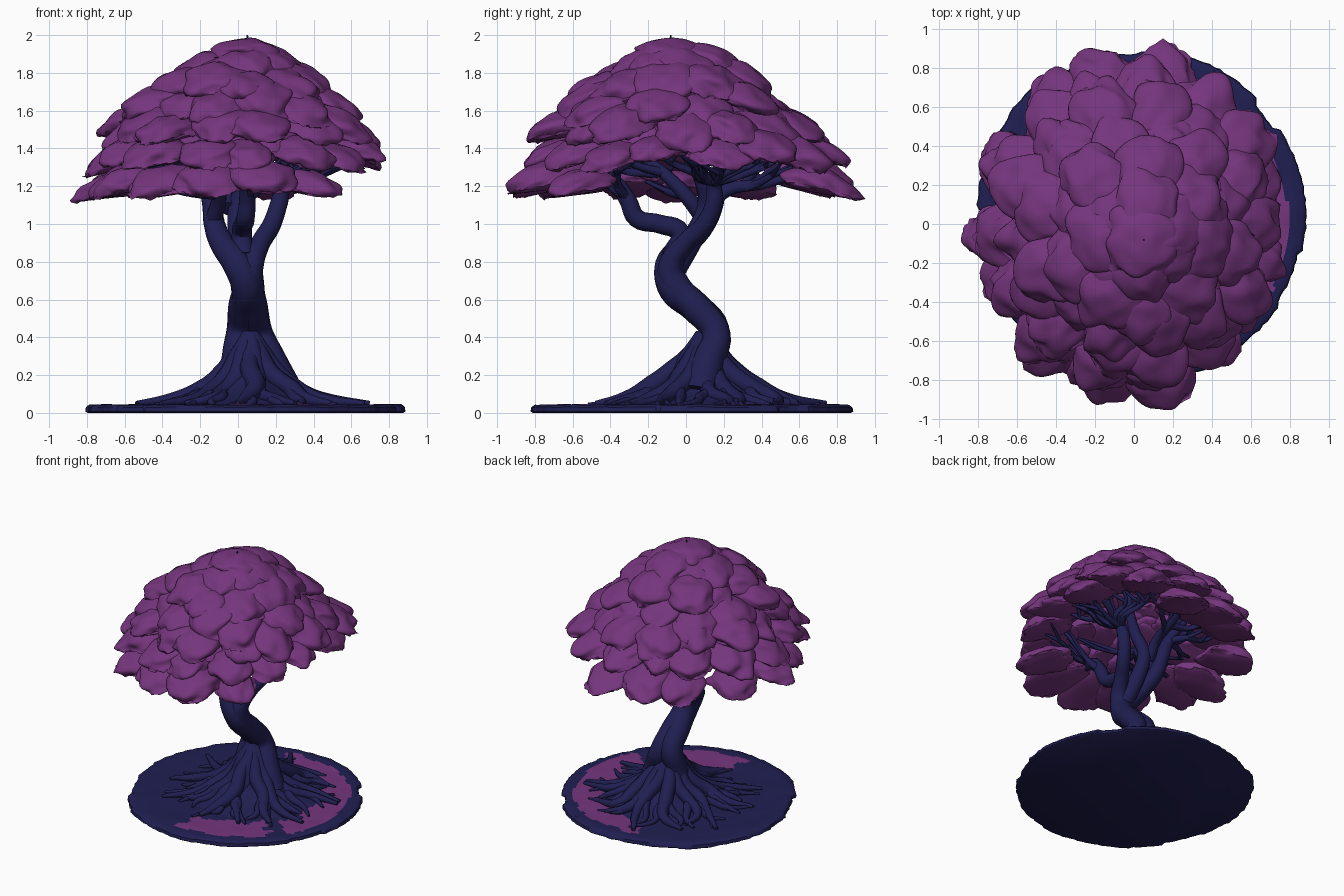
import bpy, bmesh, math, random
from mathutils import Vector, Matrix, noise

if "Cube" in bpy.data.objects:
    bpy.data.objects.remove(bpy.data.objects["Cube"])

random.seed(11)
U = random.uniform


def material(name, rgb):
    m = bpy.data.materials.new(name)
    m.diffuse_color = (*rgb, 1)
    m.use_nodes = True
    m.node_tree.nodes["Principled BSDF"].inputs["Base Color"].default_value = m.diffuse_color
    return m


PURPLE = material("purple_foliage", (0.178, 0.036, 0.205))
NAVY = material("navy_bark", (0.0145, 0.0135, 0.083))


def add_object(name, data, *mats):
    ob = bpy.data.objects.new(name, data)
    bpy.context.collection.objects.link(ob)
    for m in mats:
        data.materials.append(m)
    bpy.ops.object.select_all(action='DESELECT')
    ob.select_set(True)
    bpy.context.view_layer.objects.active = ob
    return ob


def mesh_object(name, bm, *mats, angle=50):
    bmesh.ops.recalc_face_normals(bm, faces=bm.faces)
    me = bpy.data.meshes.new(name)
    bm.to_mesh(me)
    bm.free()
    ob = add_object(name, me, *mats)
    bpy.ops.object.shade_smooth_by_angle(angle=math.radians(angle))
    return ob


def tubes(name, paths, sides=2):
    """Tapered tubes; every path is a list of (x, y, z, radius)."""
    cu = bpy.data.curves.new(name, 'CURVE')
    cu.dimensions = '3D'
    cu.bevel_depth = 1
    cu.bevel_resolution = sides
    cu.resolution_u = 5
    cu.use_fill_caps = True
    for path in paths:
        sp = cu.splines.new('BEZIER')
        sp.bezier_points.add(len(path) - 1)
        for bp, (x, y, z, r) in zip(sp.bezier_points, path):
            bp.co = (x, y, z)
            bp.radius = r
            bp.handle_left_type = bp.handle_right_type = 'AUTO'
    add_object(name, cu, NAVY)
    bpy.ops.object.convert(target='MESH')
    bpy.ops.object.shade_smooth_by_angle(angle=math.radians(60))


def rings(bm, rows):
    """Join rows of points into closed bands; returns the vertex rows."""
    vr = [[bm.verts.new(p) for p in row] for row in rows]
    for a, b in zip(vr, vr[1:]):
        n = len(a)
        for i in range(n):
            bm.faces.new((a[i], a[(i + 1) % n], b[(i + 1) % n], b[i]))
    return vr


def revolve(name, profile, centre, mat, n=40, squash=1.0, bump=0.0):
    bm = bmesh.new()
    rows = []
    for r, z in profile:
        row = []
        for i in range(n):
            a = i * math.tau / n
            k = r * (1 + bump * math.sin(9 * a + 4 * z))
            row.append((centre[0] + k * squash * math.cos(a), centre[1] + k * math.sin(a), z))
        rows.append(row)
    vr = rings(bm, rows)
    bm.faces.new(vr[-1])
    mesh_object(name, bm, mat)


# Ground disc with a broken rim and purple grass patches
SEG, CX, CY = 180, 0.04, 0.04
rim = []
while len(rim) < SEG:
    step, size = random.randint(5, 12), U(0.80, 0.85)
    a = len(rim) * math.tau / SEG
    rim += [size + 0.02 * abs(math.sin(a)) + U(-0.005, 0.005) for _ in range(step)]
rim = rim[:SEG]


def ground_ring(t, z, wave):
    row = []
    for i in range(SEG):
        a = i * math.tau / SEG
        r = rim[i] * t if t > 0.96 else 0.82 * t
        x, y = CX + r * math.cos(a), CY + r * math.sin(a)
        row.append((x, y, z + wave * noise.noise(Vector((x * 7, y * 7, 0)))))
    return row


bm = bmesh.new()
rows = [ground_ring(0.985, 0, 0), ground_ring(1, 0.008, 0), ground_ring(0.995, 0.03, 0.006)]
rows += [ground_ring(0.975 - 0.0245 * k, 0.043, 0.006) for k in range(38)]
vr = rings(bm, rows)
bm.faces.new(vr[-1])
bm.faces.new(vr[0][::-1])
for f in bm.faces:
    c = f.calc_center_median()
    x, y = c.x - CX, c.y - CY
    r, a = math.hypot(x, y), math.degrees(math.atan2(y, x))
    wob = noise.noise(Vector((x * 5, y * 5, 3))) + 0.5 * noise.noise(Vector((x * 13, y * 13, 1)))
    a += 7 * wob
    patch = -97 < a < -41 or -30 < a < 98
    f.material_index = int(c.z > 0.035 and patch and 0.52 + 0.08 * wob < r < 0.755 + 0.04 * wob)
mesh_object("ground_disc", bm, NAVY, PURPLE, angle=40)

# Root mound and spreading, winding roots
RX, RY = 0.065, 0.10
revolve("root_mound", [(0.50, 0.035), (0.38, 0.065), (0.27, 0.11), (0.18, 0.18), (0.11, 0.27), (0.03, 0.36)],
        (RX, RY), NAVY, n=72, bump=0.06)


def polar(a, r, z, w):
    return (RX + r * math.cos(a), RY + r * math.sin(a), z, w)


roots = []
N_ROOTS = 15
for i in range(N_ROOTS):
    a = math.tau * (i + U(-0.25, 0.25)) / N_ROOTS
    end, s = U(0.50, 0.68), U(0.85, 1.2)
    b, c, d = (a + U(-0.2, 0.2) for _ in range(3))
    roots.append([polar(a, 0.02, 0.42, 0.03), polar(a, 0.085, 0.30, 0.05), polar(a, 0.16, 0.20 * s, 0.052),
                  polar(b, 0.28, 0.125 * s, 0.046 * s), polar(c, 0.42, 0.075, 0.034 * s),
                  polar(d, end, 0.05, 0.014)])
    for side in (-1, 1):
        roots.append([polar(b, 0.27, 0.12 * s, 0.034), polar(b + side * 0.16, 0.36, 0.08, 0.03),
                      polar(b + side * U(0.1, 0.3), 0.46, 0.058, 0.022),
                      polar(b + side * U(0.2, 0.42), U(0.5, 0.64), 0.045, 0.009)])
tubes("roots", roots)

# Twisting trunk strands that part into main branches
left_strand = [(0, .10, .08, .12), (0, .12, .3, .085), (.02, .15, .44, .08), (.03, .05, .56, .082),
               (.05, -.06, .66, .088), (0, -.085, .78, .08), (-.08, 0, .89, .066), (-.125, .1, 1, .056),
               (-.14, .15, 1.12, .052), (-.18, .17, 1.25, .042), (-.26, .25, 1.4, .026)]
right_strand = [(.25, .07, .1, .10), (.17, .12, .28, .085), (.11, .16, .42, .075), (.08, .06, .55, .08),
                (.06, -.06, .68, .08), (.07, -.08, .78, .068), (.12, 0, .9, .052), (.18, .1, 1, .05),
                (.22, .15, 1.12, .047), (.25, .15, 1.22, .04), (.44, .2, 1.34, .024)]
front_branch = [(.03, -.07, .83, .06), (.02, -.03, .95, .055), (.03, -.14, 1.0, .05), (.04, -.26, 1.03, .05),
                (.05, -.31, 1.13, .046), (.04, -.4, 1.24, .036), (.03, -.6, 1.29, .022)]
centre_branch = [(.04, -.07, .76, .07), (0, .05, .95, .055), (0, .11, 1.1, .05), (.05, .08, 1.25, .042),
                 (.04, .0, 1.5, .032), (.05, -.03, 1.78, .02)]
back_branch = [(-.05, .1, 1.08, .045), (-.03, .22, 1.18, .036), (0, .4, 1.21, .028), (.04, .6, 1.26, .018)]
fork_branch = [(-.13, .1, 1.02, .045), (-.1, .0, 1.15, .04), (-.13, -.12, 1.27, .032), (-.22, -.3, 1.4, .02)]
tubes("trunk", [left_strand, right_strand], sides=4)
tubes("main_branches", [front_branch, centre_branch, back_branch, fork_branch], sides=3)

# Thin branches fanning out to the foliage, each from a limb on its own side
limbs = [Vector(p[:3]) for s in (left_strand, right_strand, front_branch, centre_branch, back_branch, fork_branch)
         for p in s if 1.08 < p[2] < 1.55]
twigs = []
for i in range(26):
    a = i * 2.39996
    r = U(0.48, 0.72)
    t = Vector((0.88 * r * math.cos(a), r * math.sin(a) - .03, 1.78 - 0.68 * r + U(-0.06, 0.02)))
    s = min((p for p in limbs if p.z < t.z and p.xy.length < 0.62 * r), key=lambda p: (p - t).length)
    side = Vector((-math.sin(a), math.cos(a), 0)) * U(-.05, .05)
    m1 = s.lerp(t, 0.35) + side + Vector((0, 0, -.02))
    m2 = s.lerp(t, 0.7) - side * .6 + Vector((0, 0, -.01))
    twigs.append([(*s, .028), (*m1, .022), (*m2, .017), (*t, .008)])
    for m, k in ((m1, .8), (m2, 1.2)):
        e = m + (t - m) * .8 + side.normalized() * .11 * k * random.choice((-1, 1)) + Vector((0, 0, .03))
        twigs.append([(*m, .015), (*m.lerp(e, .5), .012), (*e, .006)])
tubes("twigs", twigs, sides=1)
tubes("top_twig", [[(.05, -.08, 1.85, .012), (.05, -.08, 1.95, .007), (.05, -.08, 2.0, .004)]], sides=1)

# Hollow inner foliage dome
revolve("foliage_lining", [(0.62, 1.38), (0.57, 1.48), (0.48, 1.6), (0.36, 1.73), (0.2, 1.83), (0.05, 1.87)],
        (0.0, -0.05), PURPLE, squash=0.9, bump=0.03)

# Foliage clumps in overlapping tiers
bm = bmesh.new()


def clump(centre, yaw, tilt, size, subdiv=4):
    seed = Vector((U(0, 90), U(0, 90), U(0, 90)))
    mat = Matrix.Translation(centre) @ Matrix.Rotation(yaw, 4, 'Z') @ Matrix.Rotation(tilt, 4, 'Y')
    for v in bmesh.ops.create_icosphere(bm, subdivisions=subdiv, radius=1)['verts']:
        p = v.co.copy()
        k = 1 + 0.28 * noise.noise(p * 1.5 + seed)
        edge = max(0, 1 - abs(p.z + 0.2) * 3)          # ragged lower rim
        k += 0.13 * edge * noise.noise(p * 7 + seed)
        z = p.z * (1 + 0.2 * noise.noise(p * 2 - seed)) if p.z > 0 else p.z * 0.5
        z -= 0.4 * edge * max(0, noise.noise(p * 6 - seed)) + 0.35 * max(0, p.x) ** 2
        v.co = mat @ Vector((p.x * k * size[0], p.y * k * size[1], z * size[2]))


# (centre height, outer radius, count, tilt in degrees, clump half sizes, y shift)
tiers = [(1.225, 0.96, 14, 9, (.22, .175, .095), 0.0),
         (1.385, 0.885, 15, 10, (.22, .165, .09), -.01),
         (1.515, 0.79, 14, 12, (.22, .165, .09), -.04),
         (1.635, 0.68, 12, 13, (.22, .17, .09), -.06),
         (1.735, 0.55, 9, 14, (.21, .175, .09), -.07),
         (1.83, 0.39, 7, 14, (.20, .165, .08), -.08)]
for k, (z, outer, n, tilt, size, dy) in enumerate(tiers):
    for i in range(n):
        a = math.tau * (i + 0.5 * (k % 2) + U(-0.2, 0.2)) / n
        if k == 0 and math.cos(a) > 0.6:               # lowest tier is open on one side
            continue
        s = U(0.88, 1.14)
        r = outer - size[0] + U(-0.05, 0.035)
        x = (0.89 if k < 2 else 0.93) * r * math.cos(a) + 0.005 * k
        clump(Vector((x, r * math.sin(a) + dy, z + U(-0.04, 0.035))), a,
              math.radians(tilt + U(-6, 6)), [c * s for c in size])
clump(Vector((.04, -.08, 1.895)), 0, 0, (.20, .20, .085))
mesh_object("foliage_clumps", bm, PURPLE, angle=70)
